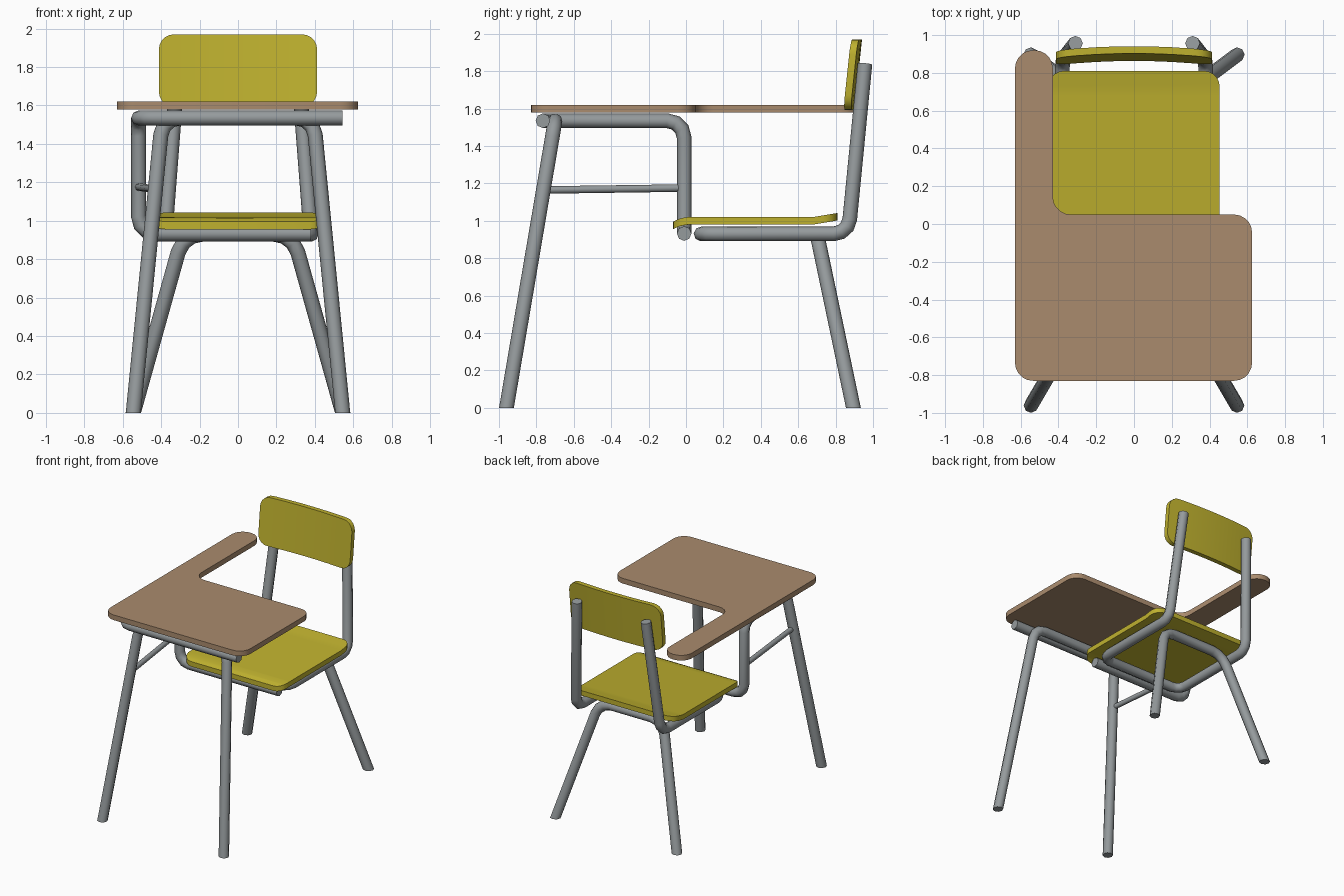
import bpy, bmesh, math
from mathutils import Vector

if "Cube" in bpy.data.objects:
    bpy.data.objects.remove(bpy.data.objects["Cube"])

R = 0.039  # main tube radius


def material(name, rgb):
    m = bpy.data.materials.new(name)
    m.diffuse_color = (*rgb, 1)
    m.use_nodes = True
    m.node_tree.nodes["Principled BSDF"].inputs["Base Color"].default_value = m.diffuse_color
    return m


METAL = material("grey metal", (0.30, 0.325, 0.335))
YELLOW = material("mustard yellow", (0.52, 0.44, 0.028))
WOOD = material("tan wood", (0.40, 0.26, 0.155))


def fillet(points, t, n, closed=False):
    """Round each corner of a path with an arc starting t before the corner."""
    pts = [Vector(p) for p in points]
    out = []
    for i, p in enumerate(pts):
        if not closed and i in (0, len(pts) - 1):
            out.append(p)
            continue
        a = (pts[i - 1] - p).normalized()
        b = (pts[(i + 1) % len(pts)] - p).normalized()
        mid = (a + b).normalized()
        c = p + mid * t / a.dot(mid)
        va, vb = p + a * t - c, p + b * t - c
        ua, ub = va.normalized(), vb.normalized()
        out += [c + ua.slerp(ub, k / n).normalized() * va.length for k in range(n + 1)]
    return out


def finish(bm, name, mat):
    bmesh.ops.recalc_face_normals(bm, faces=bm.faces[:])
    me = bpy.data.meshes.new(name)
    bm.to_mesh(me)
    bm.free()
    me.materials.append(mat)
    ob = bpy.data.objects.new(name, me)
    bpy.context.collection.objects.link(ob)
    bpy.ops.object.select_all(action='DESELECT')
    ob.select_set(True)
    bpy.context.view_layer.objects.active = ob
    bpy.ops.object.shade_smooth_by_angle(angle=math.radians(50))
    return ob


def tube(name, points, r=R, t=0.09, sides=8):
    """Mitred tube along a rounded path; ends on the floor are cut level."""
    path = fillet(points, t, 3)
    dirs = [(q - p).normalized() for p, q in zip(path, path[1:])]
    d = dirs[0]
    u = d.cross(Vector((0, 0, 1)) if abs(d.z) < 0.9 else Vector((0, 1, 0))).normalized()
    v = d.cross(u)
    ring = [path[0] + r * (u * math.cos(a) + v * math.sin(a))
            for a in (2 * math.pi * k / sides for k in range(sides))]
    bm = bmesh.new()
    rings = []
    for i, p in enumerate(path):
        d = dirs[max(i - 1, 0)]
        if abs(p.z) < 1e-4:
            n = Vector((0, 0, 1))
        elif 0 < i < len(path) - 1:
            n = dirs[i - 1] + dirs[i]
        else:
            n = d
        ring = [q + d * ((p - q).dot(n) / d.dot(n)) for q in ring]
        rings.append([bm.verts.new(q) for q in ring])
    for A, B in zip(rings, rings[1:]):
        for k in range(sides):
            j = (k + 1) % sides
            bm.faces.new((A[k], A[j], B[j], B[k]))
    bm.faces.new(rings[0])
    bm.faces.new(rings[-1])
    return finish(bm, name, METAL)


def mirrored(half):
    return half + [(-x, y, z) for x, y, z in reversed(half)]


def panel(name, outline, corner, depth, mat, axis=None, cuts=(), bend=None):
    """Rounded plate: outline, cross cuts, thickness, then a bend rule."""
    bm = bmesh.new()
    bm.faces.new([bm.verts.new(p) for p in fillet(outline, corner, 5, True)])
    for c in cuts:
        bmesh.ops.bisect_plane(bm, geom=bm.verts[:] + bm.edges[:] + bm.faces[:],
                               plane_co=Vector(axis) * c, plane_no=axis)
    ext = bmesh.ops.extrude_face_region(bm, geom=bm.faces[:], use_keep_orig=True)
    for v in ext["geom"]:
        if isinstance(v, bmesh.types.BMVert):
            v.co += Vector(depth)
    if bend:
        for v in bm.verts:
            v.co += Vector(bend(v.co))
    return finish(bm, name, mat)


# L-shaped desk top with arm rest on the left
panel("desk_top", [(-0.63, -0.83, 1.578), (0.625, -0.83, 1.578), (0.625, 0.05, 1.578),
                   (-0.43, 0.05, 1.578), (-0.43, 0.92, 1.578), (-0.63, 0.92, 1.578)],
      0.095, (0, 0, 0.042), WOOD)


# Seat with lowered front lip and raised back edge
def seat_bend(co):
    front, back = max(0, 0.02 - co.y), max(0, co.y - 0.68)
    return (0, 0, -0.025 * (front / 0.09) ** 2 + 0.022 * back / 0.13)


panel("seat", [(-0.453, -0.07, 0.98), (0.453, -0.07, 0.98),
               (0.453, 0.81, 0.98), (-0.453, 0.81, 0.98)],
      0.08, (0, 0, 0.04), YELLOW, (0, 1, 0), (-0.035, 0.02, 0.68, 0.74), seat_bend)


# Backrest, leaning back and curved across its width
def back_bend(co):
    return (0, 0.04 * (co.z - 1.59) / 0.38 - 0.022 * (co.x / 0.41) ** 2, 0)


panel("backrest", [(-0.412, 0.863, 1.592), (0.412, 0.863, 1.592),
                   (0.412, 0.863, 1.97), (-0.412, 0.863, 1.97)],
      0.08, (0, 0.038, 0), YELLOW, (1, 0, 0), [k * 0.1 for k in range(-3, 4)], back_bend)

# Leg hoops
tube("front_legs", mirrored([(0.545, -0.96, 0), (0.393, -0.70, 1.535)]))
tube("rear_legs", mirrored([(0.545, 0.895, 0), (0.285, 0.70, 0.93)]), t=0.1)

# Back posts running into the seat frame
tube("seat_frame", mirrored([(0.31, 0.957, 1.84), (0.38, 0.868, 0.93), (0.38, 0.08, 0.93)]), t=0.08)

# Tube linking desk top to seat
tube("desk_support", [(0.545, -0.765, 1.535), (-0.517, -0.765, 1.535), (-0.517, -0.01, 1.535),
                      (-0.517, -0.01, 0.932), (0.38, -0.01, 0.932)])

# Thin side brace
tube("side_brace", [(-0.517, -0.03, 1.175), (-0.43, -0.745, 1.165)], r=0.02)
